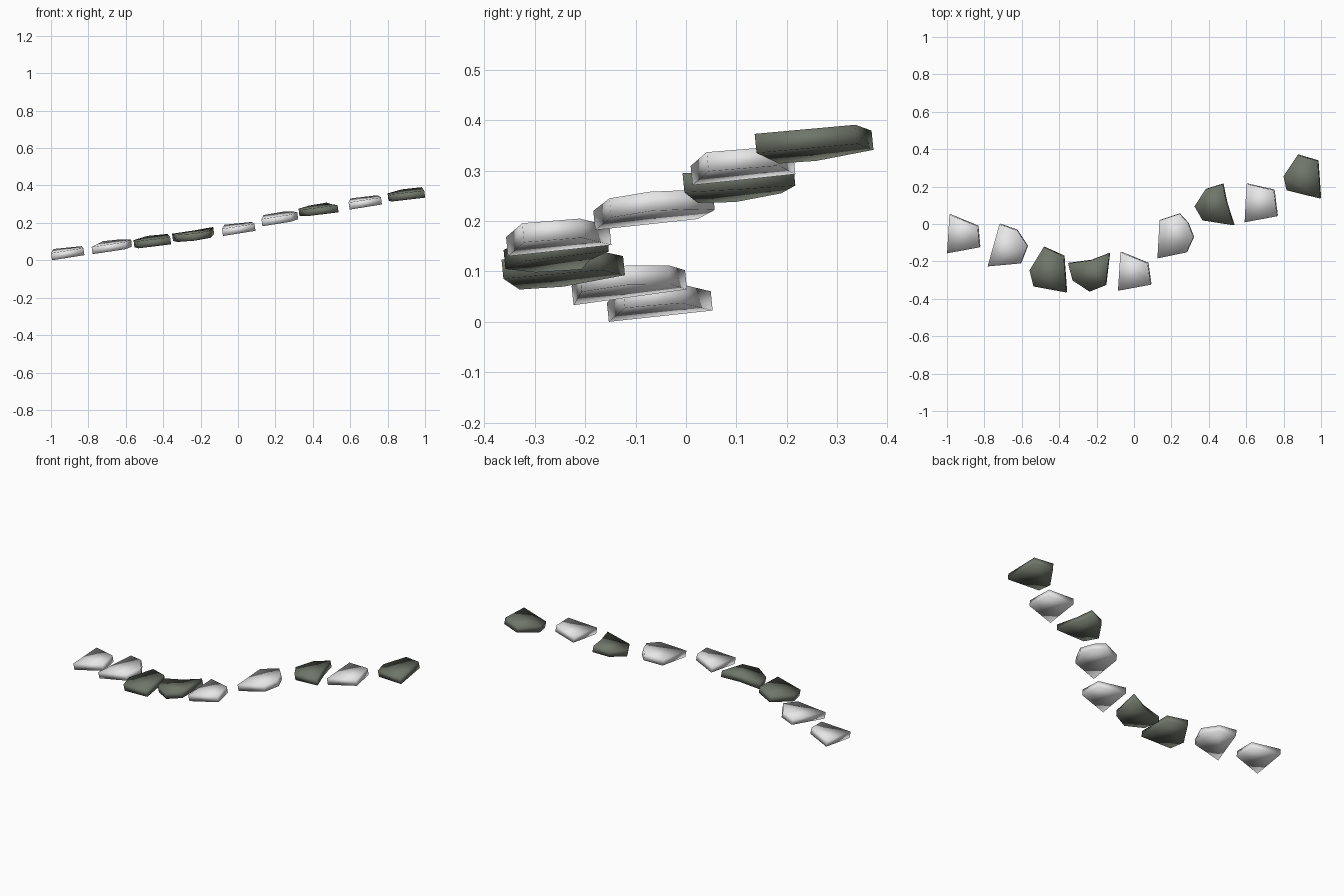
import bpy, bmesh
from mathutils import Vector

if "Cube" in bpy.data.objects:
    bpy.data.objects.remove(bpy.data.objects["Cube"])

def material(name, rgb):
    m = bpy.data.materials.new(name)
    m.diffuse_color = (*rgb, 1)
    m.use_nodes = True
    m.node_tree.nodes["Principled BSDF"].inputs["Base Color"].default_value = m.diffuse_color
    return m

pale = material("pale_stone", (0.8, 0.8, 0.8))
dark = material("dark_green_grey_stone", (0.16, 0.18, 0.145))

SLOPE_X, SLOPE_Y, THICK = 0.14, 0.10, 0.038   # every slab shares the hillside tilt
NORMAL = Vector((-SLOPE_X, -SLOPE_Y, 1))

# Each slab: colour, height of its lowest corner, outline seen from above
stones = [
    (pale, 0.0, [(-.984, .051), (-.834, -.011), (-.824, -.123), (-.997, -.155)]),
    (pale, .033, [(-.717, 0), (-.626, -.032), (-.569, -.118), (-.604, -.209), (-.78, -.225)]),
    (dark, .064, [(-.481, -.123), (-.374, -.171), (-.36, -.364), (-.535, -.332), (-.556, -.246)]),
    (dark, .098, [(-.35, -.209), (-.23, -.193), (-.13, -.155), (-.15, -.326), (-.235, -.36), (-.326, -.3)]),
    (pale, .13, [(-.07, -.15), (.075, -.209), (.091, -.323), (-.083, -.355)]),
    (pale, .182, [(.243, .055), (.289, .005), (.319, -.07), (.283, -.15), (.128, -.182), (.139, .021)]),
    (dark, .236, [(.476, .215), (.497, .112), (.535, -.005), (.369, .021), (.326, .096), (.385, .187)]),
    (pale, .271, [(.604, .215), (.749, .182), (.767, .043), (.594, .011)]),
    (dark, .314, [(.877, .37), (.984, .338), (.998, .138), (.818, .182), (.802, .257)]),
]

def slab(name, mat, low, outline):
    rise = [SLOPE_X * x + SLOPE_Y * y for x, y in outline]
    base = min(rise)
    bm = bmesh.new()
    half = NORMAL * THICK / 2
    bottom = [bm.verts.new((x - half.x, y - half.y, low + r - base))
              for (x, y), r in zip(outline, rise)]
    face = bm.faces.new(bottom)
    # extrude along the tilted normal
    ext = bmesh.ops.extrude_face_region(bm, geom=[face], use_keep_orig=True)
    top = [v for v in ext["geom"] if isinstance(v, bmesh.types.BMVert)]
    bmesh.ops.translate(bm, verts=top, vec=NORMAL * THICK)
    bmesh.ops.recalc_face_normals(bm, faces=bm.faces)
    for f in bm.faces:
        f.smooth = True
    me = bpy.data.meshes.new(name)
    bm.to_mesh(me)
    bm.free()
    me.materials.append(mat)
    bpy.context.collection.objects.link(bpy.data.objects.new(name, me))

for i, (mat, low, outline) in enumerate(stones, 1):
    slab(f"stepping_stone_{i}", mat, low, outline)
